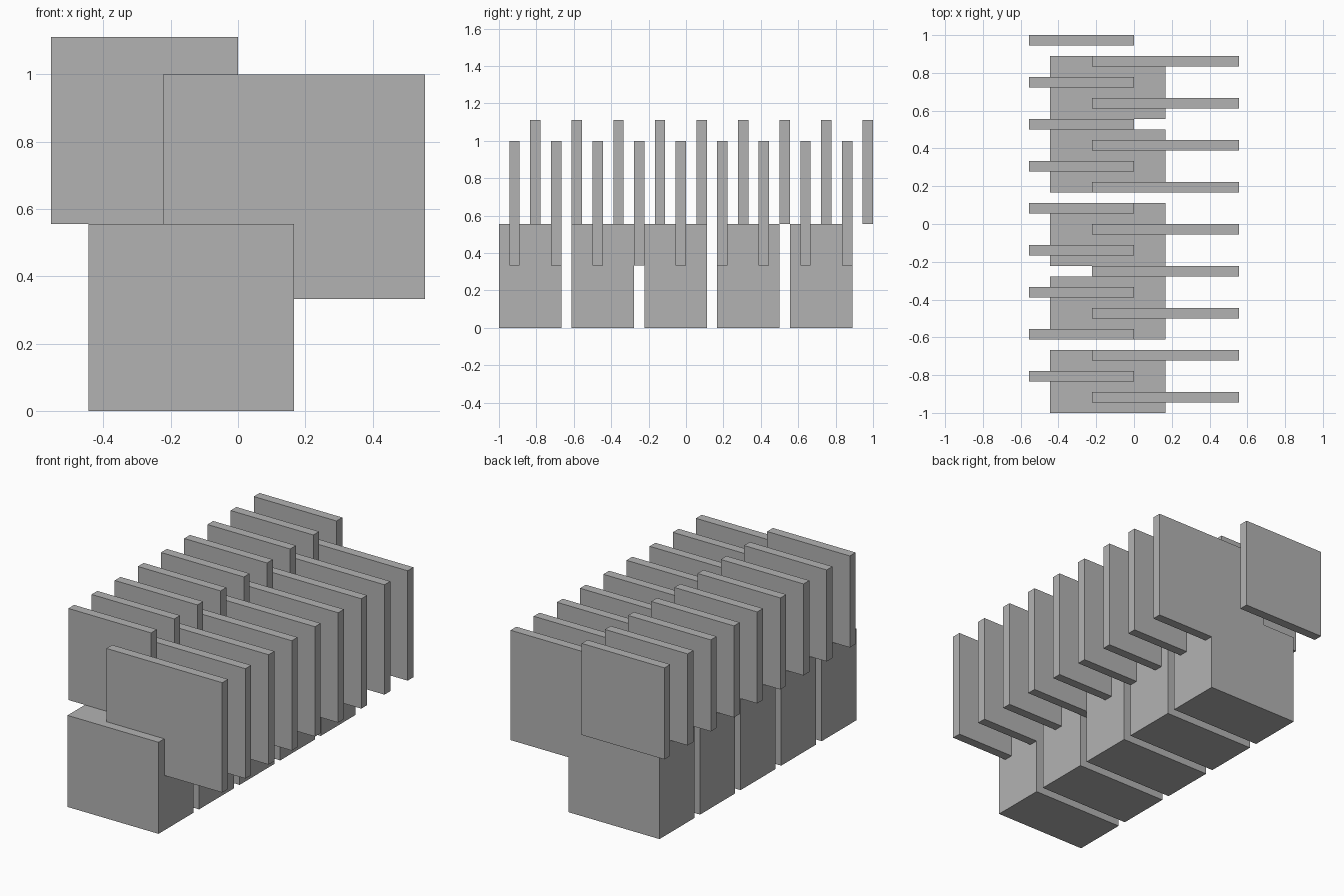
import bpy
import bmesh
from mathutils import Vector

cube = bpy.data.objects.get("Cube")
if cube:
    bpy.data.objects.remove(cube, do_unlink=True)

U = 1 / 18  # grid unit: one plate thickness

grey = bpy.data.materials.new("plain grey")
grey.use_nodes = True
colour = (0.45, 0.45, 0.45, 1)
grey.diffuse_color = colour
grey.node_tree.nodes["Principled BSDF"].inputs["Base Color"].default_value = colour


def box_row(name, low, high, pitch, count):
    """Row of equal boxes along y; corners and pitch are in grid units."""
    low, high = Vector(low) * U, Vector(high) * U
    size, centre = high - low, (low + high) / 2
    bm = bmesh.new()
    bmesh.ops.create_cube(bm, size=1)
    bmesh.ops.scale(bm, vec=size, verts=bm.verts)
    mesh = bpy.data.meshes.new(name)
    bm.to_mesh(mesh)
    bm.free()
    mesh.materials.append(grey)
    for i in range(count):
        obj = bpy.data.objects.new(f"{name}_{i + 1}", mesh)
        obj.location = centre + Vector((0, i * pitch * U, 0))
        bpy.context.collection.objects.link(obj)


# Thick blocks standing on the ground
box_row("base_block", (-8, -18, 0), (3, -12, 10), 7, 5)
# Large plates on the left, sunk into the blocks
box_row("left_plate", (-4, -17, 6), (10, -16, 18), 4, 9)
# Smaller, higher plates on the right, alternating with the large ones
box_row("right_plate", (-10, -15, 10), (0, -14, 20), 4, 9)
